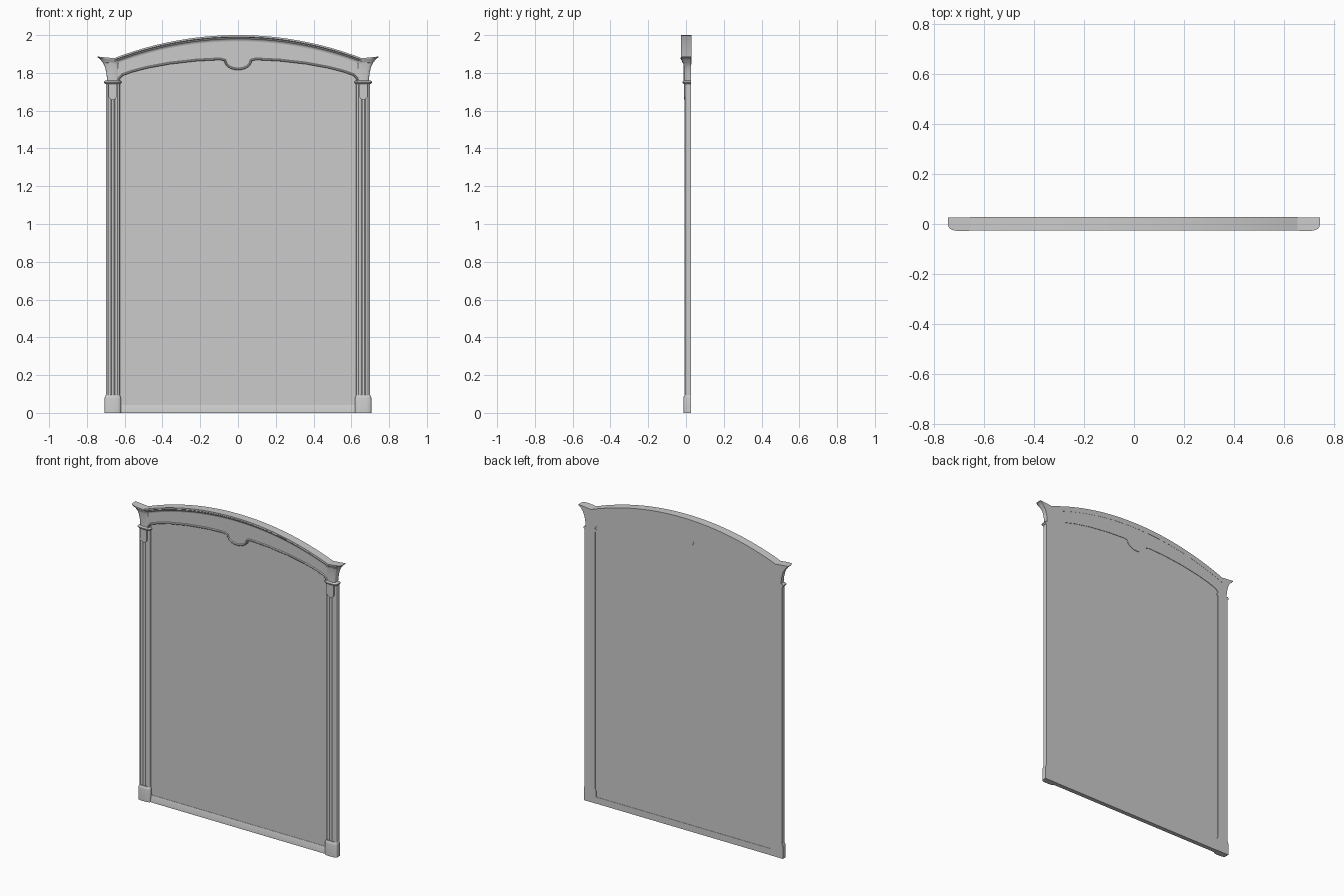
import bpy, bmesh, math
from mathutils import Vector

if "Cube" in bpy.data.objects:
    bpy.data.objects.remove(bpy.data.objects["Cube"])

BACK = 0.028
R = 1.819                      # arch radius
XC = 0.663                     # pilaster centre


def arch(x):
    return 2.0 - R + math.sqrt(R * R - x * x)


def loft(name, rings, mirror=False):
    """Skin closed rings of equal length and cap both ends."""
    bm = bmesh.new()
    vs = [[bm.verts.new(p) for p in r] for r in rings]
    n = len(vs[0])
    for a, b in zip(vs, vs[1:]):
        for i in range(n):
            j = (i + 1) % n
            bm.faces.new((a[i], a[j], b[j], b[i]))
    bm.faces.new(vs[0])
    bm.faces.new(vs[-1])
    bmesh.ops.recalc_face_normals(bm, faces=bm.faces)
    me = bpy.data.meshes.new(name)
    bm.to_mesh(me)
    bm.free()
    ob = bpy.data.objects.new(name, me)
    bpy.context.collection.objects.link(ob)
    if mirror:
        ob.modifiers.new("Mirror", 'MIRROR')
    return ob


def prism(name, outline, y0, y1, mirror=False):
    return loft(name, [[(x, y, z) for x, z in outline] for y in (y0, y1)], mirror)


def section(z, xin, xout, yf, steps=28, flute=0.0, tilt=0.0):
    """Flat-backed ring with a rounded front, optionally with three flutes."""
    c, a, y0 = (xin + xout) / 2, (xout - xin) / 2, 0.006
    pts = [(xin, BACK - 0.001), (xout, BACK - 0.001)]
    for i in range(steps + 1):
        t = math.pi * i / steps
        co, si = math.cos(t), max(0.0, math.sin(t))
        u = math.copysign(abs(co) ** 0.7, co)
        y = y0 - (y0 - yf) * si ** 0.6
        if flute and abs(u) < 0.75:
            w = ((u + 0.75) / 0.5) % 1 - 0.5
            y += flute * math.sqrt(max(0, 1 - (w / 0.38) ** 2))
        pts.append((c + a * u, y))
    return [(x, y, z + tilt * (x - 0.69)) for x, y in pts]


# Lower edge of the frieze: shallow arch with a rounded drop in the middle
half = [(0.628, 1.755), (0.625, 1.77), (0.61, 1.785), (0.56, 1.803), (0.48, 1.824),
        (0.36, 1.846), (0.22, 1.862), (0.1, 1.868), (0.084, 1.866)]
half += [(0.072 * math.cos(t), 1.862 - 0.047 * math.sin(t))
         for t in [math.pi / 2 * i / 10 for i in range(11)]]
edge = [(-x, z) for x, z in half] + half[-2::-1]

# Frieze board
N = 48
top = [(0.645 - 1.29 * i / N, arch(0.645 - 1.29 * i / N) - 0.015) for i in range(N + 1)]
prism("frieze", [(-0.645, 1.755)] + edge + [(0.645, 1.755)] + top, -0.006, BACK - 0.001)

# Raised bead along the frieze edge
rings = []
for i, (x, z) in enumerate(edge):
    a, b = edge[max(i - 1, 0)], edge[min(i + 1, len(edge) - 1)]
    d = Vector((b[0] - a[0], b[1] - a[1])).normalized()
    nx, nz = -d.y, d.x
    rings.append([(x + nx * o, y, z + nz * o) for o, y in
                  ((0, 0.01), (0, -0.009), (0.003, -0.012), (0.007, -0.011), (0.011, -0.006), (0.011, 0.01))])
loft("frieze_bead", rings)

# Arched crown moulding
profile = [(BACK, 0), (-0.026, 0), (-0.026, -0.009), (-0.021, -0.013), (-0.021, -0.018),
           (-0.016, -0.021), (-0.012, -0.028), (-0.011, -0.033), (BACK, -0.033)]
xs = [-0.657 + 1.314 * i / N for i in range(N + 1)]
loft("crown_moulding", [[(x, y, arch(x) + dz) for y, dz in profile] for x in xs])

# Flared capitals at the corners
flare = [(1.755, 0.692, -0.010), (1.80, 0.697, -0.010), (1.83, 0.704, -0.011),
         (1.852, 0.714, -0.014), (1.854, 0.719, -0.017), (1.862, 0.724, -0.019),
         (1.870, 0.732, -0.025), (1.876, 0.743, -0.028), (1.881, 0.745, -0.028)]
loft("capital", [section(z, 0.632, x, y, tilt=0.1 if z > 1.853 else 0) for z, x, y in flare], True)

# Collar ring under each capital
loft("collar", [section(z, XC - 0.038 - o, XC + 0.038 + o, -0.01 - o) for z, o in
                ((1.741, 0.0), (1.744, 0.005), (1.748, 0.008), (1.753, 0.008), (1.758, 0.004), (1.76, 0.0))], True)

# Fluted pilasters
loft("pilaster", [section(z, XC - 0.037, XC + 0.037, -0.008, 96, 0.006) for z in (0.085, 1.745)], True)

# Round-ended tab at the head of each pilaster
r = 0.023
tab = [(XC - r, 1.745)] + [(XC - r * math.cos(t), 1.682 - r * math.sin(t))
                           for t in [math.pi * i / 14 for i in range(15)]] + [(XC + r, 1.745)]
prism("pilaster_tab", tab, -0.0115, 0.004, True)

# Plinth blocks
loft("plinth", [section(z, XC - 0.043 + o, XC + 0.043 - o, -0.014 + o) for z, o in
                ((0, 0), (0.078, 0), (0.086, 0.002), (0.091, 0.005), (0.095, 0.006))], True)

# Sloped bottom rail
rail = [(BACK - 0.002, 0), (-0.002, 0), (-0.002, 0.008), (0.008, 0.042), (BACK - 0.002, 0.042)]
loft("bottom_rail", [[(x, y, z) for y, z in rail] for x in (-0.64, 0.64)])

# Mirror panel
panel = [(-0.635, 0.035), (-0.635, 1.755)] + edge + [(0.635, 1.755), (0.635, 0.035)]
prism("mirror_panel", panel, 0.01, BACK - 0.004)

# Smooth the curved surfaces, keep the edges crisp
for ob in bpy.data.objects:
    ob.select_set(True)
    bpy.context.view_layer.objects.active = ob
bpy.ops.object.shade_smooth_by_angle(angle=math.radians(30))
